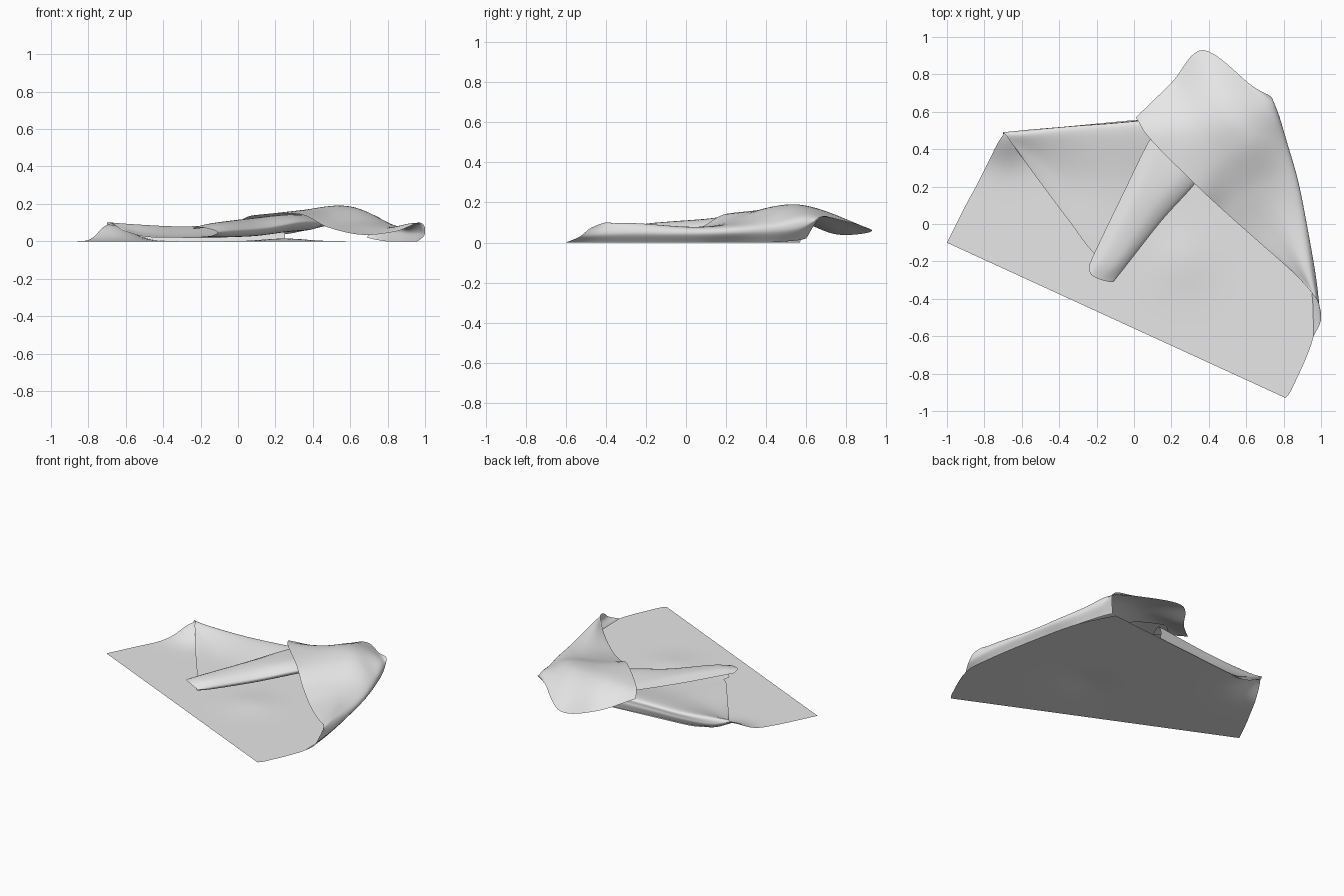
import bpy, math
from mathutils import Vector

mat = bpy.data.materials.new("light grey cloth")
mat.diffuse_color = (0.8, 0.8, 0.8, 1)


def curve(pts, n):
    # smooth curve through all points
    p = [2 * pts[0] - pts[1]] + pts + [2 * pts[-1] - pts[-2]]
    out = []
    for i in range(1, len(p) - 2):
        a, b, c, d = p[i - 1:i + 3]
        for k in range(n):
            t = k / n
            out.append(0.5 * (2 * b + (c - a) * t + (2 * a - 5 * b + 4 * c - d) * t * t
                              + (3 * b - a - 3 * c + d) * t ** 3))
    return out + [pts[-1]]


def cloth(name, rows, nu=8, nv=8, height=None):
    # smooth sheet through a coarse grid of points
    rows = [curve([Vector(q) for q in r], nu) for r in rows]
    cols = [curve(list(c), nv) for c in zip(*rows)]
    w, h = len(cols), len(cols[0])
    verts = []
    for c in cols:
        for v in c:
            z = height(v.x, v.y) if height else v.z
            verts.append((v.x, v.y, max(z, 0)))
    faces = [(i * h + j, i * h + j + 1, (i + 1) * h + j + 1, (i + 1) * h + j)
             for i in range(w - 1) for j in range(h - 1)]
    me = bpy.data.meshes.new(name)
    me.from_pydata(verts, [], faces)
    me.materials.append(mat)
    me.polygons.foreach_set("use_smooth", [True] * len(me.polygons))
    ob = bpy.data.objects.new(name, me)
    bpy.context.collection.objects.link(ob)


def bump(x, y, cx, cy, r):
    return math.exp(-((x - cx) ** 2 + (y - cy) ** 2) / r ** 2)


# flat sheet on the ground, lifted at the back left corner
left = [(-1, -.1), (-.97, -.04), (-.9, .1), (-.84, .21), (-.78, .33), (-.73, .43), (-.69, .49)]
right = [(.81, -.93), (.85, -.87), (.96, -.6), (.955, -.38), (.89, 0), (.8, .37), (.68, .62)]
cloth("base_sheet", [[(*a, 0), (*b, 0)] for a, b in zip(left, right)], 40, 6,
      lambda x, y: 0.09 * bump(x, y, -.69, .5, .15) + 0.015 * bump(x, y, .25, -.2, .16))

# large flap folded over from the right
cloth("right_flap", [
    [(.96, -.6, .0), (.995, -.53, .03), (1, -.48, .07), (.985, -.42, .095), (.96, -.38, .1), (.93, -.34, .085)],
    [(.95, -.36, 0), (.975, -.3, .045), (.955, -.28, .09), (.92, -.27, .095), (.88, -.27, .07), (.83, -.24, .05)],
    [(.89, 0, 0), (.92, .02, .045), (.89, .03, .075), (.8, .02, .075), (.71, -.04, .05), (.66, -.09, .035)],
    [(.84, .2, 0), (.875, .24, .05), (.84, .24, .085), (.7, .22, .1), (.56, .13, .085), (.48, .07, .075)],
    [(.79, .4, .0), (.82, .43, .06), (.78, .45, .11), (.62, .46, .18), (.45, .35, .16), (.33, .21, .145)],
    [(.73, .55, .01), (.775, .58, .08), (.72, .61, .14), (.5, .64, .175), (.3, .54, .155), (.09, .45, .14)],
    [(.69, .6, .02), (.74, .67, .125), (.63, .74, .12), (.37, .93, .06), (.2, .755, .04), (.01, .57, .11)],
])

# triangular flap folded forward from the back edge
cloth("back_fold", [
    [(-.7, .48, .085), (-.7, .49, .1), (-.68, .47, .1), (-.66, .44, .088), (-.62, .385, .06)],
    [(-.55, .49, .02), (-.55, .505, .055), (-.54, .48, .09), (-.53, .36, .05), (-.5, .22, .025)],
    [(-.33, .51, 0), (-.33, .523, .045), (-.33, .49, .08), (-.35, .25, .03), (-.35, .02, .02)],
    [(-.1, .53, 0), (-.1, .54, .05), (-.1, .5, .085), (-.14, .2, .035), (-.21, -.16, .018)],
    [(.25, .57, 0), (.25, .575, .06), (.25, .53, .1), (.12, .2, .04), (-.1, -.2, .018)],
])

# narrow rolled pleat
cloth("rolled_pleat", [
    [(-.24, -.22, .065), (-.23, -.27, .075), (-.17, -.3, .07), (-.11, -.31, .05), (-.14, -.28, .03), (-.2, -.22, .025)],
    [(-.2, -.13, .07), (-.15, -.16, .095), (-.08, -.2, .09), (-.035, -.215, .055), (-.07, -.19, .025), (-.17, -.12, .022)],
    [(-.06, .16, .085), (0, .12, .115), (.09, .05, .11), (.15, .02, .07), (.1, .05, .03), (-.03, .16, .03)],
    [(.09, .46, .11), (.15, .4, .13), (.26, .27, .14), (.33, .22, .1), (.26, .27, .05), (.1, .42, .05)],
    [(.2, .58, .12), (.27, .54, .13), (.38, .45, .14), (.45, .4, .1), (.38, .44, .06), (.2, .55, .06)],
])
